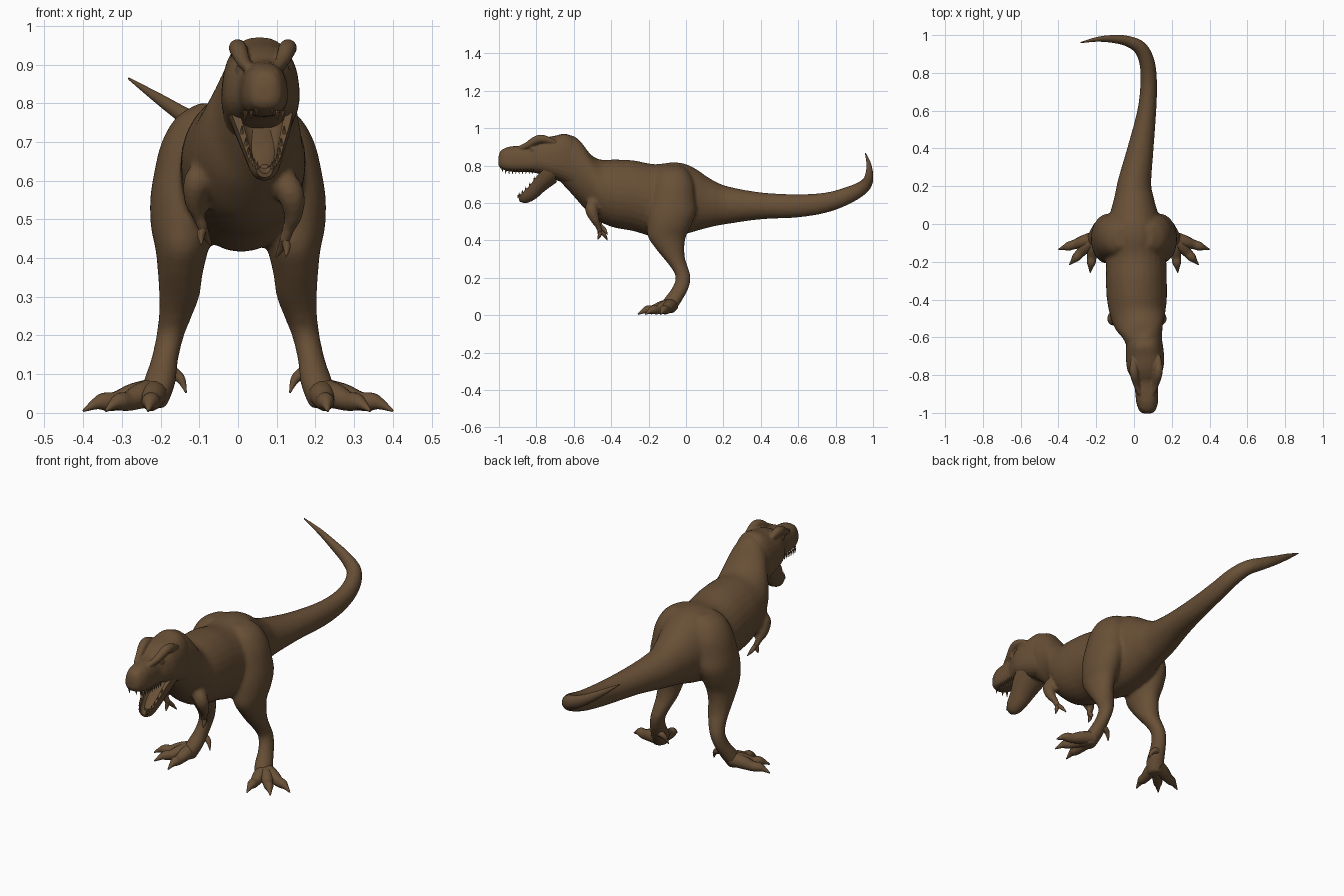
import bpy, bmesh, math
from mathutils import Vector

if "Cube" in bpy.data.objects:
    bpy.data.objects.remove(bpy.data.objects["Cube"])

brown = bpy.data.materials.new("brown_hide")
brown.diffuse_color = (0.138, 0.079, 0.037, 1)
brown.use_nodes = True
brown.node_tree.nodes["Principled BSDF"].inputs["Base Color"].default_value = brown.diffuse_color


def smooth_rows(rows, n=4):
    """Catmull-Rom interpolation of tuples."""
    out = []
    for i in range(len(rows) - 1):
        p = [rows[max(i - 1, 0)], rows[i], rows[i + 1], rows[min(i + 2, len(rows) - 1)]]
        for k in range(n):
            t = k / n
            out.append([0.5 * (2 * b + (c - a) * t + (2 * a - 5 * b + 4 * c - d) * t * t
                        + (3 * b - a - 3 * c + d) * t ** 3) for a, b, c, d in zip(*p)])
    return out + [list(rows[-1])]


def shade(ob):
    bpy.context.view_layer.objects.active = ob
    ob.select_set(True)
    bpy.ops.object.shade_smooth_by_angle(angle=math.radians(50))
    ob.select_set(False)


def finish(name, bm):
    bmesh.ops.recalc_face_normals(bm, faces=bm.faces)
    me = bpy.data.meshes.new(name)
    bm.to_mesh(me)
    bm.free()
    me.materials.append(brown)
    ob = bpy.data.objects.new(name, me)
    bpy.context.collection.objects.link(ob)
    shade(ob)
    return ob


def fuse(name, parts, voxel, rounds):
    """Join overlapping parts into one blended skin."""
    for p in parts:
        p.select_set(True)
    ob = bpy.context.view_layer.objects.active = parts[0]
    bpy.ops.object.join()
    ob.name = name
    m = ob.modifiers.new("skin", "REMESH")
    m.mode, m.voxel_size, m.use_smooth_shade = "VOXEL", voxel, True
    m = ob.modifiers.new("blend", "SMOOTH")
    m.factor, m.iterations = 0.5, rounds
    bpy.ops.object.modifier_apply(modifier="skin")
    bpy.ops.object.modifier_apply(modifier="blend")
    ob.select_set(False)


def loft(name, rings):
    bm = bmesh.new()
    vs = [[bm.verts.new(p) for p in r] for r in rings]
    for a, b in zip(vs, vs[1:]):
        for i in range(len(a)):
            j = (i + 1) % len(a)
            bm.faces.new((a[i], a[j], b[j], b[i]))
    bm.faces.new(vs[0])
    bm.faces.new(vs[-1])
    return finish(name, bm)


def oval(c, u, v, power=2.0, n=28, taper=0.0):
    """Superellipse ring around c with half axes u and v, narrowing towards +v."""
    f = lambda q: math.copysign(abs(q) ** (2 / power), q)
    ring = []
    for i in range(n):
        a, b = f(math.cos(2 * math.pi * i / n)), f(math.sin(2 * math.pi * i / n))
        ring.append(Vector(c) + a * (1 - taper * b) * u + b * v)
    return ring


def spine(name, rows, power=2.0, taper=0.0):
    """Upright sections: x, y, top, bottom, half width."""
    rows = smooth_rows(rows)
    rings = []
    for i, (x, y, top, bot, w) in enumerate(rows):
        a, b = rows[max(i - 1, 0)], rows[min(i + 1, len(rows) - 1)]
        t = Vector((b[0] - a[0], b[1] - a[1], 0)).normalized()
        rings.append(oval((x, y, (top + bot) / 2), Vector((t.y, -t.x, 0)) * w,
                          Vector((0, 0, (top - bot) / 2)), power, taper=taper))
    return loft(name, rings)


def tube(name, rows, ref, n=14):
    """Round limb along x, y, z, radius."""
    rows = smooth_rows(rows)
    rings = []
    for i, (x, y, z, r) in enumerate(rows):
        a, b = rows[max(i - 1, 0)], rows[min(i + 1, len(rows) - 1)]
        t = (Vector(b[:3]) - Vector(a[:3])).normalized()
        u = t.cross(Vector(ref)).normalized()
        rings.append(oval((x, y, z), u * r, u.cross(t) * r, n=n))
    return loft(name, rings)


def ball(name, loc, size):
    bm = bmesh.new()
    bmesh.ops.create_uvsphere(bm, u_segments=20, v_segments=12, radius=1)
    bmesh.ops.scale(bm, vec=size, verts=bm.verts)
    bmesh.ops.translate(bm, vec=loc, verts=bm.verts)
    return finish(name, bm)


# Torso, neck and tail
skin = [spine("torso", [
    (.055, -.70, .93, .74, .07), (.055, -.64, .965, .68, .093), (.045, -.58, .945, .615, .108),
    (.03, -.52, .868, .55, .136), (.02, -.46, .833, .50, .15), (.015, -.38, .833, .468, .16),
    (.012, -.28, .828, .45, .161), (.01, -.17, .808, .418, .16), (.005, -.07, .818, .42, .162),
    (0, 0, .808, .435, .152), (0, .06, .778, .452, .127), (0, .13, .73, .471, .107),
    (.003, .22, .69, .488, .089), (.035, .4, .657, .513, .069), (.068, .6, .647, .523, .05),
    (.078, .75, .657, .548, .044), (.068, .86, .687, .588, .041), (.03, .935, .717, .633, .037),
    (-.04, .97, .745, .675, .028), (-.1, .977, .77, .715, .02)])]
# Curled tail tip
spine("tail_tip", [
    (.03, .935, .712, .638, .031), (-.04, .97, .745, .675, .027), (-.12, .98, .782, .728, .02),
    (-.2, .977, .825, .79, .012), (-.283, .96, .867, .861, .003)])

# Skull with brow ridges, eyes and nostrils
head = [spine("head", [
    (.07, -1.003, .845, .805, .018), (.07, -.99, .88, .785, .04), (.07, -.95, .90, .77, .056),
    (.068, -.9, .906, .765, .06), (.065, -.84, .912, .765, .064), (.063, -.80, .932, .76, .082),
    (.06, -.76, .948, .745, .096), (.058, -.7, .96, .725, .1), (.055, -.64, .97, .70, .096),
    (.05, -.58, .938, .66, .09)], power=2.5, taper=.1)]
for s, side in ((-1, "left"), (1, "right")):
    at = lambda x, y, z, r: (.064 + s * x, y, z, r)
    head.append(tube("brow", [at(.035, -.90, .89, .012), at(.05, -.85, .908, .018), at(.062, -.80, .937, .023),
                              at(.066, -.76, .942, .022), at(.066, -.70, .925, .012)], (0, 0, 1)))
    head.append(ball("eye", (.064 + s * .056, -.815, .888), (.014, .018, .014)))
    head.append(ball("nostril", (.07 + s * .026, -.962, .876), (.013, .018, .012)))
fuse("head", head, .005, 5)

# Open lower jaw as a U-shaped trough: x, half width, top y, top z, bottom y, bottom z
jaw = smooth_rows([
    (.069, .022, -.897, .635, -.89, .608), (.068, .040, -.875, .655, -.855, .60),
    (.066, .053, -.835, .695, -.805, .622), (.063, .074, -.785, .758, -.755, .665),
    (.058, .09, -.72, .81, -.69, .712)])
rings = []
for x, w, ty, tz, by, bz in jaw:
    c, down = Vector((x, ty, tz)), Vector((0, by - ty, bz - tz))
    arc = [math.pi * i / 12 for i in range(13)]
    outer = [c + Vector((math.cos(a) * w, 0, 0)) + down * math.sin(a) ** .8 for a in arc]
    inner = [c + Vector((math.cos(a) * w * .72, 0, 0)) + down * .6 * math.sin(a) for a in arc[::-1]]
    rings.append(outer + inner)
loft("lower_jaw", rings)
spine("tongue", [(.061, -.72, .745, .72, .04), (.064, -.79, .70, .675, .034),
                 (.067, -.84, .66, .64, .026), (.068, -.868, .642, .63, .01)])

# Teeth
bm = bmesh.new()


def tooth(p, length):
    res = bmesh.ops.create_cone(bm, segments=6, radius1=.006, radius2=.001, depth=abs(length), cap_ends=True)
    if length < 0:
        bmesh.ops.scale(bm, vec=(1, 1, -1), verts=res["verts"])
    bmesh.ops.translate(bm, vec=p, verts=res["verts"])


for s in (-1, 1):
    for i in range(10):
        tooth((.068 + s * min(.05, .02 + i * .014), -.982 + i * .018, .768 + (.01 if i == 0 else 0)), -.026)
    for x, w, ty, tz, by, bz in jaw[::2][:6]:
        tooth((x + s * w * .86, ty, tz + .005), .02)
finish("teeth", bm)

for s, side in ((-1, "left"), (1, "right")):
    # Leg: horizontal sections x, y, z, half width, half depth
    leg = smooth_rows([
        (.07, -.07, .80, .03, .05), (.09, -.07, .765, .068, .085), (.112, -.068, .70, .085, .11),
        (.125, -.072, .62, .092, .122), (.139, -.076, .55, .088, .13), (.144, -.09, .48, .081, .118),
        (.145, -.102, .42, .068, .102), (.149, -.087, .36, .058, .078), (.152, -.06, .30, .052, .056),
        (.162, -.032, .25, .043, .045), (.175, -.015, .20, .036, .04), (.189, -.033, .14, .035, .045),
        (.203, -.072, .08, .042, .051), (.216, -.092, .04, .042, .046), (.222, -.1, .012, .034, .038)])
    skin.append(loft("leg", [oval((s * x, y, z), Vector((w, 0, 0)), Vector((0, d, 0)), n=24)
                             for x, y, z, w, d in leg]))
    # Three toes with claws, and a spur
    for k, (tx, ty) in enumerate(((.4, -.135), (.342, -.216), (.232, -.257))):
        at = lambda f, z, r: (s * (.212 + (tx - .212) * f), -.075 + (ty + .075) * f, z, r)
        tube(f"{side}_toe_{k + 1}", [at(0, .055, .036), at(.3, .044, .033), at(.55, .03, .025),
                                     at(.72, .029, .023), at(.84, .022, .014), at(1, .005, .003)], (0, 0, 1))
    tube(side + "_spur", [(s * .19, -.035, .11, .022), (s * .163, -.03, .10, .016),
                          (s * .146, -.035, .084, .011), (s * .134, -.045, .052, .002)], (0, 1, 0))
    # Small arm with two claws, the left one held a little higher
    h = .03 if s < 0 else 0
    px = lambda x: .015 + s * (x - .015)
    skin.append(tube("arm", [(px(.105), -.485, .62 + h * .5, .03), (px(.135), -.505, .57 + h, .036),
                             (px(.143), -.488, .515 + h, .026), (px(.13), -.468, .475 + h, .017),
                             (px(.118), -.458, .44 + h, .016)], (1, 0, 0)))
    for k, (x, y, z) in enumerate(((.098, -.42, .402), (.124, -.472, .405))):
        tube(f"{side}_finger_{k + 1}", [(px(.12), -.46, .452 + h, .011),
                                        (px((x + .12) / 2 + .004), (y - .46) / 2 + .004, .428 + h, .010),
                                        (px(x), y, z + h, .002)], (1, 0, 0))

# Blend torso, legs and arms into one skin
fuse("body", skin, .009, 6)
